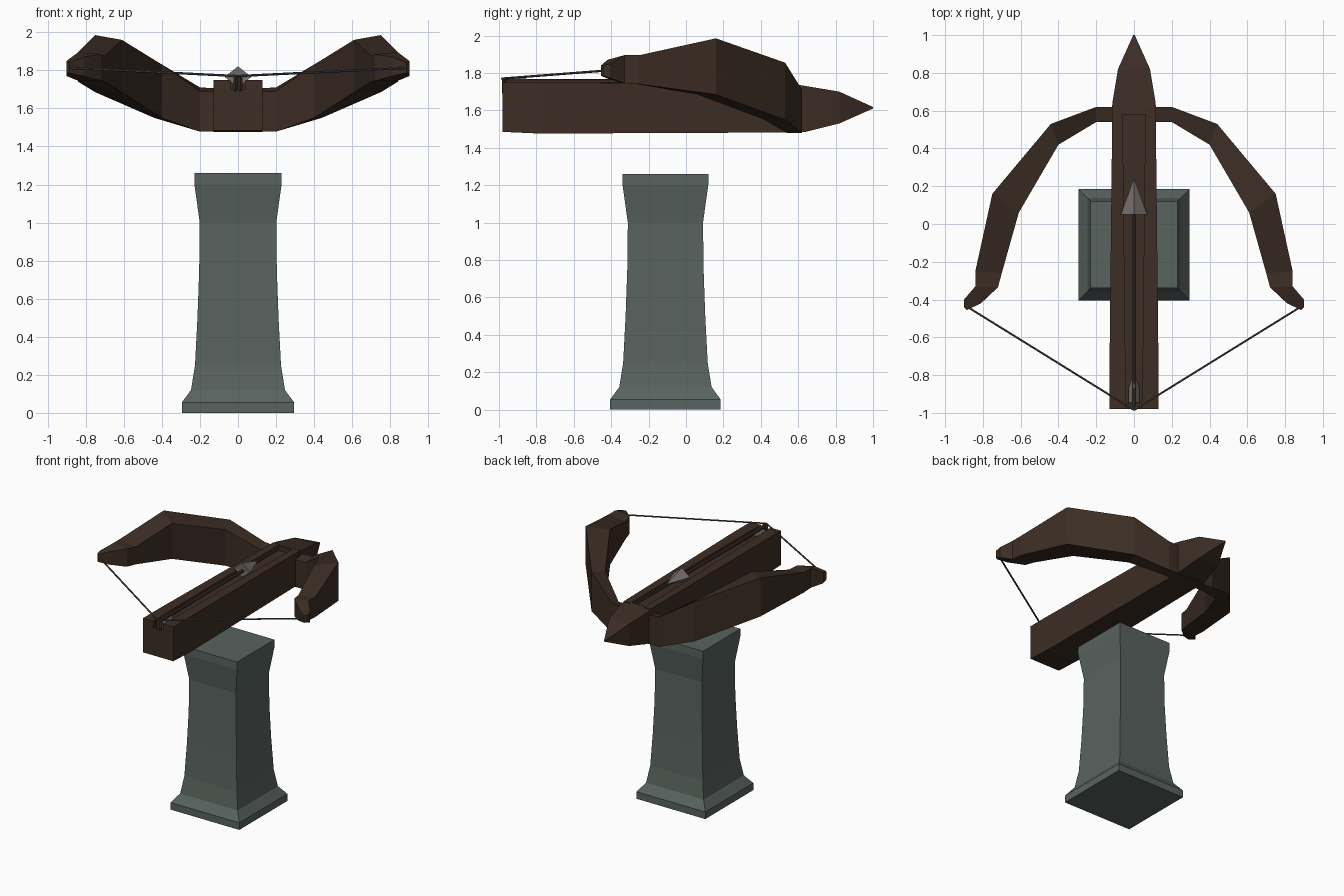
import bpy, bmesh
from mathutils import Vector

cube = bpy.data.objects.get("Cube")
if cube:
    bpy.data.objects.remove(cube)


def material(name, rgb):
    m = bpy.data.materials.new(name)
    m.use_nodes = True
    m.diffuse_color = (*rgb, 1)
    m.node_tree.nodes["Principled BSDF"].inputs["Base Color"].default_value = (*rgb, 1)
    return m


wood = material("dark wood", (0.045, 0.026, 0.017))
stone = material("grey green stone", (0.098, 0.125, 0.113))
steel = material("steel", (0.18, 0.155, 0.15))
cord = material("cord", (0.08, 0.07, 0.065))


def loft(name, rings, mat):
    """Skin equal-length rings of points and cap both ends."""
    bm = bmesh.new()
    loops = [[bm.verts.new(p) for p in ring] for ring in rings]
    n = len(loops[0])
    for a, b in zip(loops, loops[1:]):
        for i in range(n):
            j = (i + 1) % n
            bm.faces.new((a[i], a[j], b[j], b[i]))
    bm.faces.new(loops[0])
    bm.faces.new(loops[-1])
    bmesh.ops.remove_doubles(bm, verts=bm.verts, dist=0.0005)
    bmesh.ops.recalc_face_normals(bm, faces=bm.faces)
    mesh = bpy.data.meshes.new(name)
    bm.to_mesh(mesh)
    bm.free()
    mesh.materials.append(mat)
    obj = bpy.data.objects.new(name, mesh)
    bpy.context.collection.objects.link(obj)
    return obj


def rod(name, start, end, radius, mat, sides=4):
    a, b = Vector(start), Vector(end)
    bpy.ops.mesh.primitive_cylinder_add(vertices=sides, radius=radius, depth=(b - a).length,
                                        location=(a + b) / 2)
    obj = bpy.context.object
    obj.rotation_euler = (b - a).to_track_quat('Z', 'Y').to_euler()
    obj.name = name
    obj.data.materials.append(mat)
    return obj


# Square stone pedestal: (height, half width)
profile = [(0, .295), (.055, .295), (.12, .247), (.25, .226), (.5, .213),
           (.75, .204), (1, .201), (1.2, .229), (1.26, .229)]
loft("pedestal", [[(sx * w, -.11 + sy * w, z) for sx, sy in ((-1, -1), (1, -1), (1, 1), (-1, 1))]
                  for z, w in profile], stone)

# Stock with a bolt groove along the top: (y, half width, bottom, top, groove half width)
stock = [(-.98, .13, 1.485, 1.75, .04), (-.78, .13, 1.476, 1.75, .045), (.6, .115, 1.482, 1.74, .06)]
rings = []
for y, w, lo, hi, g in stock:
    half = [(w, lo), (w, hi), (g, hi), (g, 1.70)]
    rings.append([(x, y, z) for x, z in half] + [(-x, y, z) for x, z in reversed(half)])
loft("stock", rings, wood)

# Pointed nose: (y, half width, bottom, top)
nose = [(.58, .116, 1.482, 1.74), (.64, .115, 1.485, 1.73), (.82, .085, 1.53, 1.70), (1, .004, 1.61, 1.618)]
loft("nose", [[(-w, y, lo), (w, y, lo), (w, y, hi), (-w, y, hi)] for y, w, lo, hi in nose], wood)

# Bow limbs: (outer x, outer y, inner x, inner y, bottom, outer top, inner top)
limb = [(0, .62, 0, .54, 1.478, 1.70, 1.69),
        (.2, .62, .2, .54, 1.478, 1.71, 1.69),
        (.44, .53, .40, .42, 1.55, 1.855, 1.83),
        (.75, .16, .61, .06, 1.685, 1.985, 1.96),
        (.84, -.25, .70, -.26, 1.74, 1.895, 1.875),
        (.84, -.33, .72, -.335, 1.745, 1.895, 1.885),
        (.90, -.40, .81, -.42, 1.77, 1.85, 1.87),
        (.90, -.44, .885, -.455, 1.785, 1.84, 1.84)]
bow = loft("bow_limbs", [[(ox, oy, lo), (ox, oy, ohi), (ix, iy, ihi), (ix, iy, lo)]
                         for ox, oy, ix, iy, lo, ohi, ihi in limb], wood)
bow.data.polygons  # centre cap is removed below so the mirror halves join
bm = bmesh.new()
bm.from_mesh(bow.data)
bmesh.ops.delete(bm, geom=[f for f in bm.faces if all(abs(v.co.x) < .001 for v in f.verts)],
                 context='FACES_ONLY')
bm.to_mesh(bow.data)
bm.free()
bow.modifiers.new("mirror", 'MIRROR').use_clip = True

# Bowstring and the catch that holds it
for side, label in ((1, "left"), (-1, "right")):
    rod(label + "_bowstring", (0, -.985, 1.77), (side * .88, -.44, 1.812), .006, cord, 6)
    rod(label + "_catch", (side * .012, -.972, 1.69), (side * .012, -.972, 1.775), .012, wood)

# Bolt: shaft, four-sided head and vanes
rod("bolt_shaft", (0, -.97, 1.755), (0, .08, 1.755), .013, wood, 6)
head = [(.055, .012, 1.757), (.05, .07, 1.765), (.24, .001, 1.765)]
loft("bolt_head", [[(-r, y, z), (0, y, z - r * .8), (r, y, z), (0, y, z + r * .8)]
                   for y, r, z in head], steel)
for i, (dx, dz) in enumerate(((.028, -.035), (-.028, -.035), (0, .022))):
    outline = [(-.94, 0), (-.95, 1), (-.87, 1), (-.79, 0)]
    side = Vector((dz, 0, -dx)).normalized() * .003
    vane = [Vector((dx * k, y, 1.752 + dz * k)) for y, k in outline]
    loft("bolt_vane_" + str(i + 1), [[p - side for p in vane], [p + side for p in vane]], steel)
